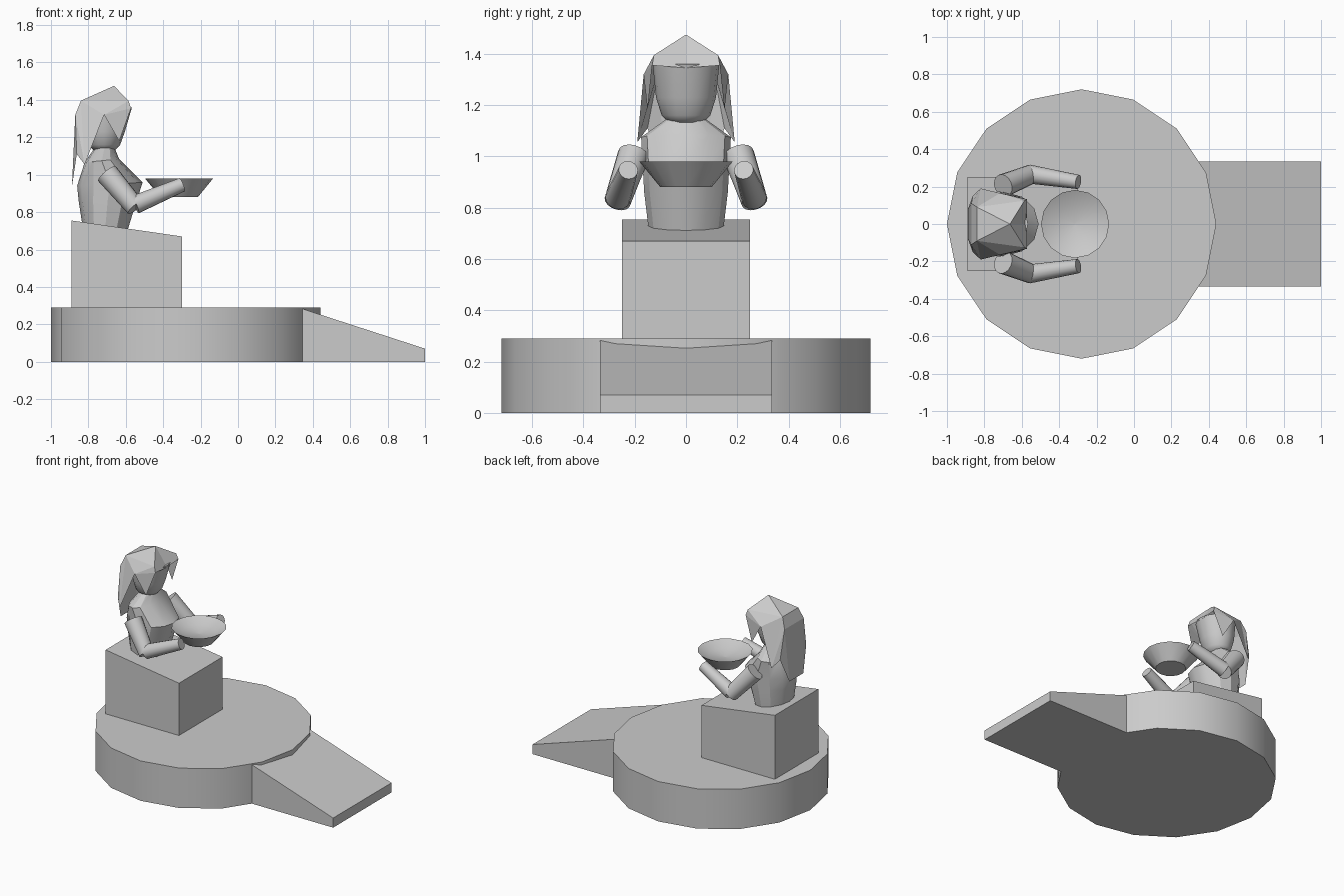
import bpy, bmesh, math
from mathutils import Vector

if "Cube" in bpy.data.objects:
    bpy.data.objects.remove(bpy.data.objects["Cube"])


def make(name, verts, faces, smooth=None):
    me = bpy.data.meshes.new(name)
    me.from_pydata(verts, [], faces)
    bm = bmesh.new()
    bm.from_mesh(me)
    bmesh.ops.recalc_face_normals(bm, faces=bm.faces)
    bm.to_mesh(me)
    bm.free()
    ob = bpy.data.objects.new(name, me)
    bpy.context.collection.objects.link(ob)
    if smooth:
        bpy.ops.object.select_all(action='DESELECT')
        ob.select_set(True)
        bpy.context.view_layer.objects.active = ob
        bpy.ops.object.shade_smooth_by_angle(angle=math.radians(smooth))
    return ob


def bridge(rings):
    """Faces joining equal rings, with both ends capped."""
    n = len(rings[0])
    verts = [v for r in rings for v in r]
    faces = [(k * n + i, k * n + (i + 1) % n, (k + 1) * n + (i + 1) % n, (k + 1) * n + i)
             for k in range(len(rings) - 1) for i in range(n)]
    last = (len(rings) - 1) * n
    return verts, faces + [tuple(range(n))[::-1], tuple(range(last, last + n))]


def loft(name, rows, n=16, smooth=30):
    """Rows: centre x, z, radius x, radius y, slope of z along x."""
    rings = [[(cx + rx * math.cos(2 * math.pi * i / n), ry * math.sin(2 * math.pi * i / n),
               z + slope * rx * math.cos(2 * math.pi * i / n)) for i in range(n)]
             for cx, z, rx, ry, slope in rows]
    return make(name, *bridge(rings), smooth)


def prism(name, profile, half):
    """Side profile in x, z, extruded across y."""
    return make(name, *bridge([[(x, y, z) for x, z in profile] for y in (-half, half)]))


def limb(name, a, b, ra, rb, n=16):
    a, b = Vector(a), Vector(b)
    q = (b - a).to_track_quat('Z', 'Y')
    rings = [[p + q @ Vector((r * math.cos(2 * math.pi * i / n), r * math.sin(2 * math.pi * i / n), 0))
              for i in range(n)] for p, r in ((a, ra), (b, rb))]
    return make(name, *bridge(rings), 30)


# Platform, ramp and seat
loft("platform", [(-.28, 0, .72, .72, 0), (-.28, .29, .72, .72, 0)])
prism("ramp", [(.3, 0), (1, 0), (1, .07), (.345, .283), (.3, .283)], .335)
prism("seat", [(-.89, .28), (-.30, .28), (-.30, .67), (-.89, .755)], .25)

# Torso and head
loft("torso", [(-.71, .71, .12, .145, -.05), (-.697, .86, .155, .163, 0),
               (-.685, .95, .175, .168, .05), (-.728, 1.075, .092, .175, .1),
               (-.712, 1.15, .05, .07, 0)], 12)
loft("head", [(-.715, 1.13, .058, .065, 0), (-.715, 1.16, .085, .095, 0),
              (-.712, 1.23, .107, .117, 0), (-.70, 1.36, .133, .13, 0)], 16, 50)

# Arms
for s, side in ((-1, "right"), (1, "left")):
    elbow = (-.55, s * .265, .84)
    limb(side + "_upper_arm", (-.70, s * .205, 1.005), (-.548, s * .267, .825), .062, .052)
    limb(side + "_forearm", elbow, (-.298, s * .225, .947), .05, .038)

# Bowl
loft("bowl", [(-.315, .88, .10, .10, 0), (-.315, .98, .182, .182, 0),
              (-.315, .945, .11, .11, 0), (-.315, .93, .004, .004, 0)], 16)

# Hair: a faceted cap with pointed locks, described for one side
half = {
    'B': (-.585, .125, 1.395), 'G': (-.572, .132, 1.355), 'C': (-.84, .09, 1.396),
    'E': (-.716, .165, 1.32), 'L': (-.635, .15, 1.18), 'D': (-.87, .11, 1.32),
    'S': (-.82, .19, 1.055), 'N': (-.862, .15, 1.11), 'T': (-.888, .08, .935),
}
centre = {'P': (-.663, 0, 1.475), 'F': (-.572, 0, 1.345)}
verts, index = [], {}
for k, v in centre.items():
    index[k, 1] = index[k, -1] = len(verts)
    verts.append(v)
for k, (x, y, z) in half.items():
    for s in (1, -1):
        index[k, s] = len(verts)
        verts.append((x, s * y, z))
faces = []
for s in (1, -1):
    for f in "PFGB PBC CBE BGE GLE CES CSD DSN DNT".split():
        face = [index[k, s] for k in f]
        faces.append(face if s == 1 else face[::-1])
for a, b in ("CD", "DT"):
    faces.append([index[a, 1], index[b, 1], index[b, -1], index[a, -1]])
faces.append([index['P', 1], index['C', 1], index['C', -1]])
make("hair", verts, faces)
